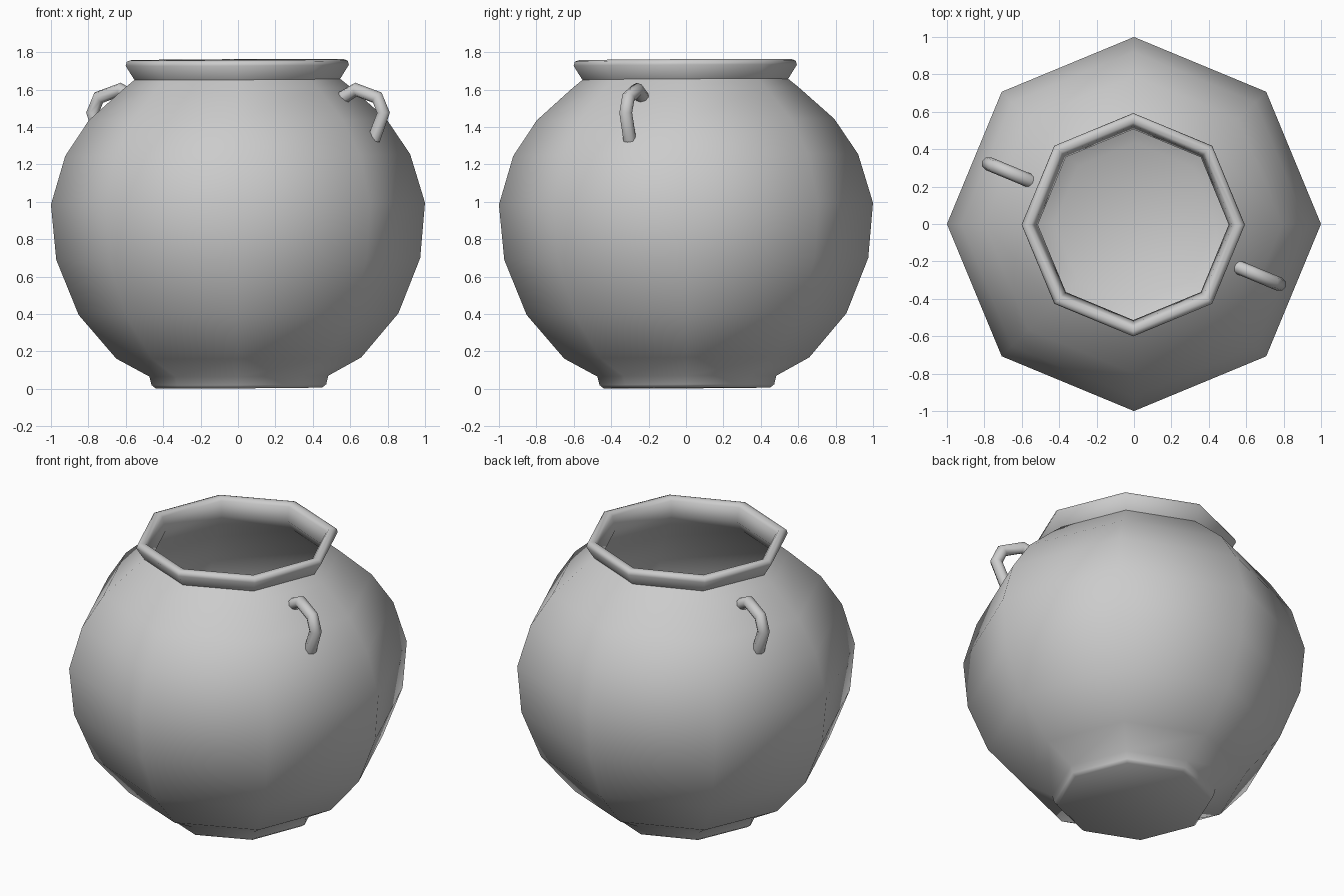
import bpy, bmesh, math
from mathutils import Vector

if "Cube" in bpy.data.objects:
    bpy.data.objects.remove(bpy.data.objects["Cube"])

SIDES = 8


def finish(name, bm, angle):
    bmesh.ops.recalc_face_normals(bm, faces=bm.faces)
    me = bpy.data.meshes.new(name)
    bm.to_mesh(me)
    bm.free()
    ob = bpy.data.objects.new(name, me)
    bpy.context.collection.objects.link(ob)
    bpy.ops.object.select_all(action='DESELECT')
    ob.select_set(True)
    bpy.context.view_layer.objects.active = ob
    bpy.ops.object.shade_smooth_by_angle(angle=math.radians(angle))
    return ob


def skin(bm, rings):
    """Join equal rings of points with quads and cap both ends."""
    rows = [[bm.verts.new(p) for p in ring] for ring in rings]
    n = len(rows[0])
    for a, b in zip(rows, rows[1:]):
        for i in range(n):
            j = (i + 1) % n
            bm.faces.new((a[i], a[j], b[j], b[i]))
    bm.faces.new(rows[0])
    bm.faces.new(rows[-1])


def circle(r, z):
    return [(r * math.cos(i * math.tau / SIDES), r * math.sin(i * math.tau / SIDES), z)
            for i in range(SIDES)]


# Pot: one lathed profile, from foot up the outside, over the rim, down the inside
profile = [
    (0.445, 0.005), (0.467, 0.022), (0.478, 0.068),                    # foot
    (0.655, 0.165), (0.855, 0.40), (0.973, 0.695), (1.0, 0.99),        # belly
    (0.922, 1.25), (0.795, 1.44), (0.605, 1.61), (0.55, 1.655),        # shoulder, neck
    (0.597, 1.73), (0.59, 1.752), (0.57, 1.76), (0.545, 1.757), (0.53, 1.74),  # rim
    (0.51, 1.655), (0.575, 1.57), (0.755, 1.405), (0.875, 1.23),       # inside
    (0.95, 0.985), (0.925, 0.71), (0.81, 0.43), (0.63, 0.21), (0.43, 0.10),
]
bm = bmesh.new()
skin(bm, [circle(r, z) for r, z in profile])
pot = finish("pot", bm, 60)
# Slight lean of the pot
pot.rotation_euler = (math.radians(0.3), math.radians(-0.3), 0)
pot.location = (0.005, 0.005, 0)

# Handles: bent tubes on two opposite facets
path = [(0.60, 1.553), (0.682, 1.60), (0.806, 1.557), (0.842, 1.476), (0.785, 1.332)]
TUBE = 0.037


def handle(name, angle):
    out = Vector((math.cos(angle), math.sin(angle), 0))
    side = Vector((-math.sin(angle), math.cos(angle), 0))
    pts = [out * r + Vector((0, 0, z)) for r, z in path]
    rings = []
    for i, p in enumerate(pts):
        d = Vector((0, 0, 0))
        if i > 0:
            d += (p - pts[i - 1]).normalized()
        if i < len(pts) - 1:
            d += (pts[i + 1] - p).normalized()
        up = d.normalized().cross(side)
        rings.append([p + TUBE * (side * math.cos(k * math.tau / SIDES)
                                  + up * math.sin(k * math.tau / SIDES))
                      for k in range(SIDES)])
    bm = bmesh.new()
    skin(bm, rings)
    return finish(name, bm, 60)


handle("right_handle", math.radians(-22.5))
handle("left_handle", math.radians(157.5))
